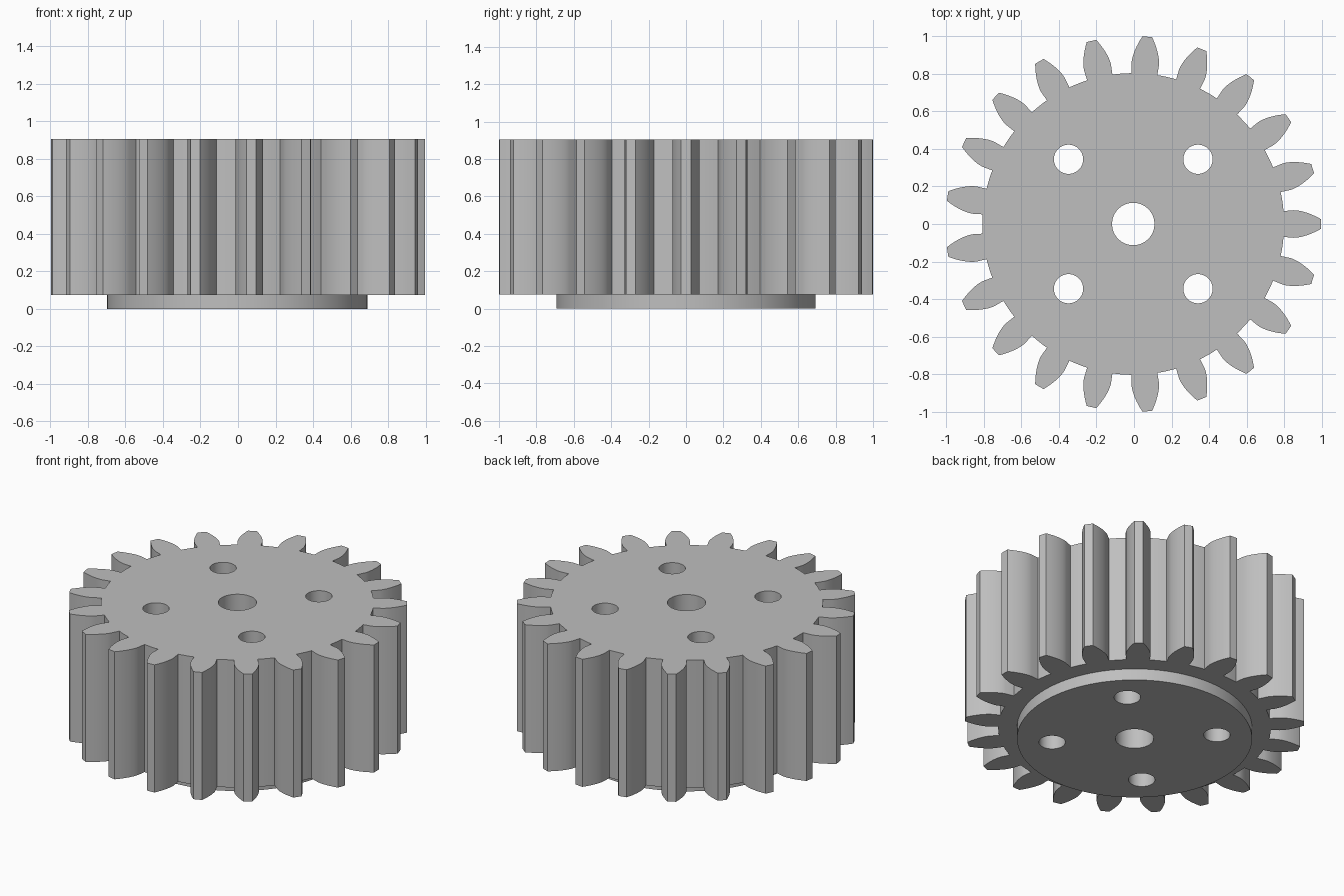
import bpy
import math

if "Cube" in bpy.data.objects:
    bpy.data.objects.remove(bpy.data.objects["Cube"], do_unlink=True)

TEETH = 21
TIP_R, ROOT_R, PITCH_R = 1.001, 0.804, 0.913
BASE_R = PITCH_R * math.cos(math.radians(20))
CENTRE_X = -0.004

grey = bpy.data.materials.new("light grey metal")
grey.use_nodes = True
colour = (0.52, 0.52, 0.52, 1)
grey.diffuse_color = colour
grey.node_tree.nodes["Principled BSDF"].inputs["Base Color"].default_value = colour


def polar(r, a):
    return (r * math.cos(a), r * math.sin(a))


def circle(r, cx=0, cy=0, n=64):
    ring = [polar(r, 2 * math.pi * i / n) for i in range(n)]
    return [(cx + x, cy + y) for x, y in ring]


def involute(r):
    a = math.acos(min(1, BASE_R / r))
    return math.tan(a) - a


def half_angle(r):
    # Angular half thickness of a tooth, radial below the base circle
    return math.pi / (2 * TEETH) + involute(PITCH_R) - 0.004 - involute(max(r, BASE_R))


def gear_outline():
    radii = [ROOT_R] + [BASE_R + (TIP_R - BASE_R) * i / 8 for i in range(9)]
    pitch = 2 * math.pi / TEETH
    points = []
    for tooth in range(TEETH):
        mid = tooth * pitch
        points += [polar(r, mid - half_angle(r)) for r in radii]
        points.append(polar(TIP_R, mid))
        points += [polar(r, mid + half_angle(r)) for r in reversed(radii)]
        # Arc along the root up to the next tooth
        start, gap = mid + half_angle(ROOT_R), pitch - 2 * half_angle(ROOT_R)
        points += [polar(ROOT_R, start + gap * i / 4) for i in range(1, 4)]
    return points


def plate(name, loops, z0, z1):
    # Extruded flat profile; inner loops become through holes
    curve = bpy.data.curves.new(name + " profile", "CURVE")
    curve.dimensions = "2D"
    curve.fill_mode = "BOTH"
    curve.extrude = (z1 - z0) / 2
    for loop in loops:
        spline = curve.splines.new("POLY")
        spline.points.add(len(loop) - 1)
        for p, (x, y) in zip(spline.points, loop):
            p.co = (x, y, 0, 1)
        spline.use_cyclic_u = True
    obj = bpy.data.objects.new(name, curve)
    bpy.context.collection.objects.link(obj)
    obj.location = (CENTRE_X, 0, (z0 + z1) / 2)
    bpy.ops.object.select_all(action="DESELECT")
    obj.select_set(True)
    bpy.context.view_layer.objects.active = obj
    bpy.ops.object.convert(target="MESH")
    obj = bpy.context.view_layer.objects.active
    obj.name = name
    # Weld the caps to the walls
    bpy.ops.object.mode_set(mode="EDIT")
    bpy.ops.mesh.select_all(action="SELECT")
    bpy.ops.mesh.remove_doubles(threshold=0.0001)
    bpy.ops.mesh.normals_make_consistent(inside=False)
    bpy.ops.object.mode_set(mode="OBJECT")
    obj.data.materials.clear()
    obj.data.materials.append(grey)
    bpy.ops.object.shade_smooth_by_angle(angle=math.radians(25))
    return obj


# Shaft bore and four bolt holes
holes = [circle(0.113)]
for sx in (-1, 1):
    for sy in (-1, 1):
        holes.append(circle(0.078, sx * 0.345, sy * 0.345, 48))

plate("gear_body", [gear_outline()] + holes, 0.075, 0.905)
plate("hub_flange", [circle(0.693, n=128)] + holes, 0, 0.075)
